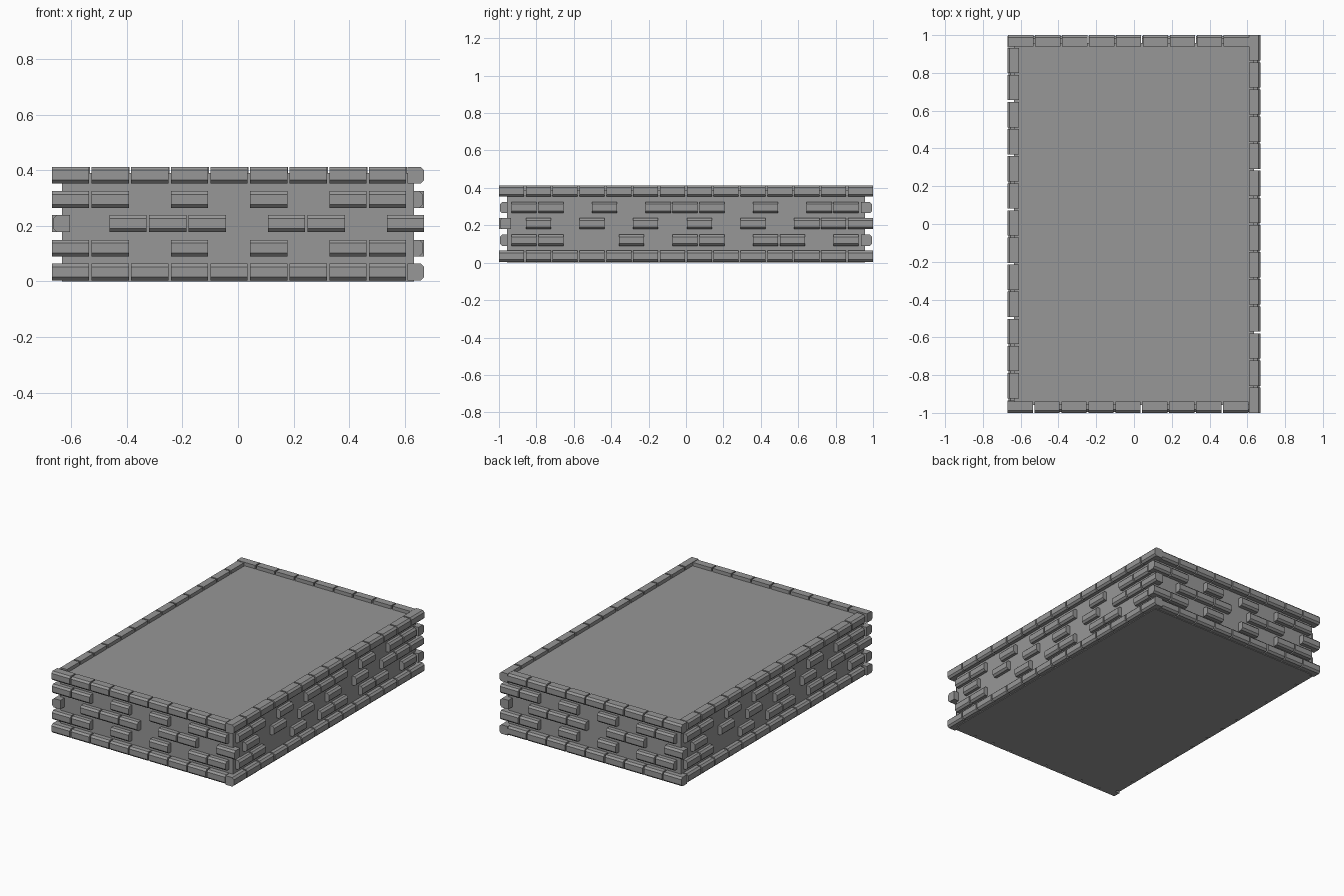
import bpy, bmesh
from math import pi
from mathutils import Matrix

if "Cube" in bpy.data.objects:
    bpy.data.objects.remove(bpy.data.objects["Cube"])

stone = bpy.data.materials.new("grey stone")
grey = (0.31, 0.31, 0.31, 1)
stone.diffuse_color = grey
stone.use_nodes = True
stone.node_tree.nodes["Principled BSDF"].inputs["Base Color"].default_value = grey

HALF_X, HALF_Y = 0.67, 1.0
LENGTH, HEIGHT, DEPTH, BEVEL = 0.134, 0.06, 0.06, 0.012
ROW_Z = [0.004, 0.09, 0.179, 0.265, 0.353]


def finish(name, bm):
    bmesh.ops.recalc_face_normals(bm, faces=bm.faces)
    mesh = bpy.data.meshes.new(name)
    bm.to_mesh(mesh)
    bm.free()
    mesh.materials.append(stone)
    obj = bpy.data.objects.new(name, mesh)
    bpy.context.collection.objects.link(obj)


def add_brick(bm, start, outer, z):
    """Brick along x facing -y, with its two outer long edges chamfered."""
    inner, top = outer - DEPTH, z + HEIGHT
    profile = [(inner, z), (outer - BEVEL, z), (outer, z + BEVEL),
               (outer, top - BEVEL), (outer - BEVEL, top), (inner, top)]
    ends = [[bm.verts.new((x, -d, h)) for d, h in profile]
            for x in (start, start + LENGTH)]
    for ring in ends:
        bm.faces.new(ring)
    for i in range(len(profile)):
        j = (i + 1) % len(profile)
        bm.faces.new((ends[0][i], ends[0][j], ends[1][j], ends[1][i]))


def build_wall(name, angle, outer, rows):
    """Each row is a start, a pitch and the brick slots that are filled."""
    bm = bmesh.new()
    for level, (z, (start, pitch, slots)) in enumerate(zip(ROW_Z, rows)):
        inset = 0 if level in (0, 4) else 0.005
        for slot in slots:
            add_brick(bm, start + pitch * slot, outer - inset, z)
    bm.transform(Matrix.Rotation(angle, 4, 'Z'))
    finish(name, bm)


# Solid core
core = bmesh.new()
bmesh.ops.create_cube(core, size=1, matrix=Matrix.Translation((0, 0, 0.195))
                      @ Matrix.Diagonal((1.268, 1.914, 0.39, 1)))
finish("core", core)

# Short walls: scattered bricks between full top and bottom courses
P = 0.1427
even = (-HALF_X, P, (0, 1, 3, 5, 7, 8))
odd = (HALF_X - LENGTH, -P, (0, 2, 3, 5, 6, 7))
for name, angle, start in (("front_bricks", 0, -HALF_X), ("back_bricks", pi, -0.609)):
    full = (start, P, range(9))
    build_wall(name, angle, HALF_Y, [full, even, odd, even, full])

# Long walls
P = 0.1435
low = (-0.933, P, (0, 1, 4, 6, 7, 9, 10, 12))
mid = (-HALF_Y, P, (1, 3, 5, 7, 9, 11, 12, 13))
high = (-0.933, P, (0, 1, 3, 5, 6, 7, 9, 11, 12))
for name, angle, start, count in (("right_side_bricks", pi / 2, -HALF_Y, 14),
                                  ("left_side_bricks", -pi / 2, -0.933, 13)):
    full = (start, P, range(count))
    build_wall(name.replace("right", "plus_x").replace("left", "minus_x"),
               angle, HALF_X, [full, low, mid, high, full])
